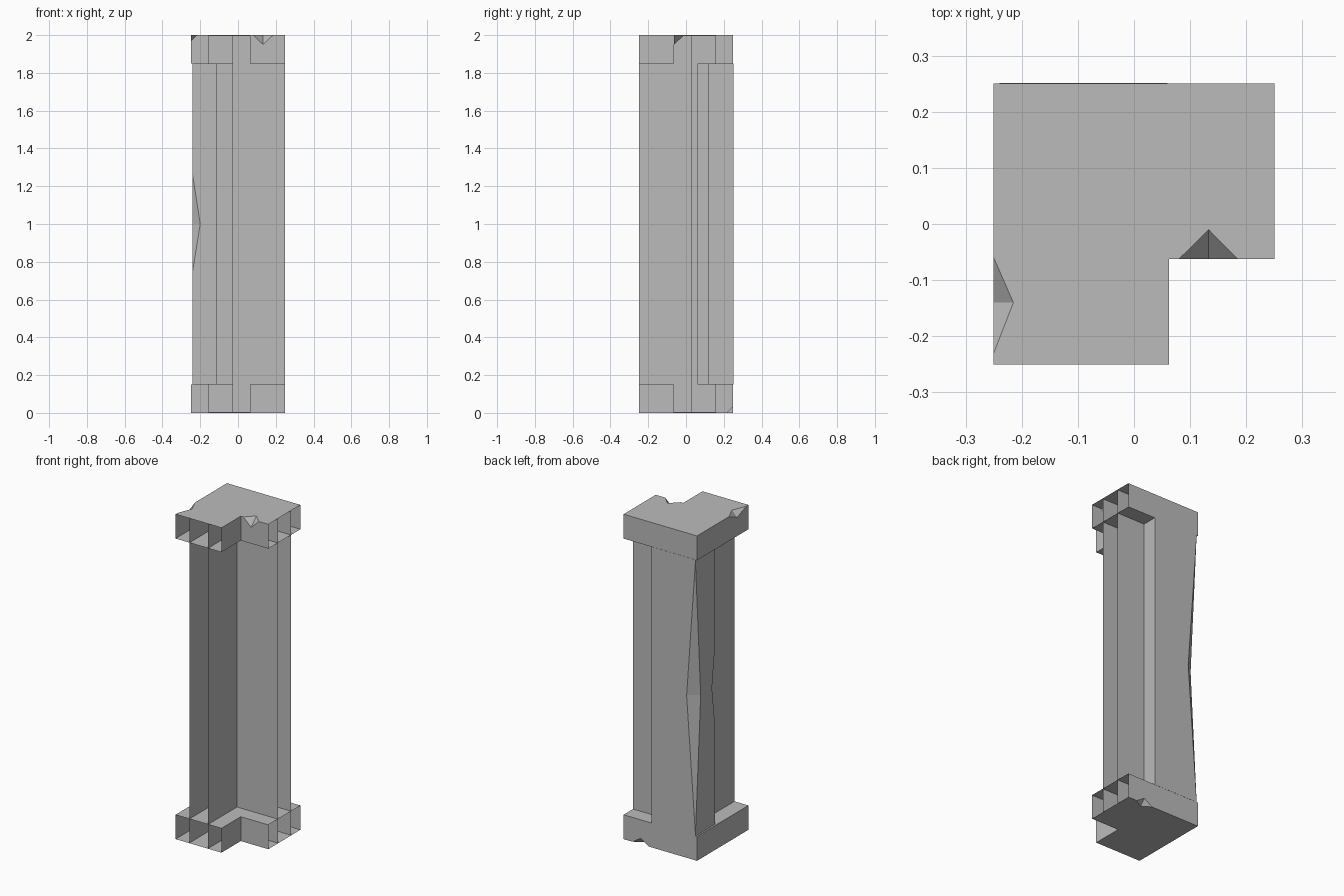
import bpy, bmesh
from mathutils import Vector

cube = bpy.data.objects.get("Cube")
if cube:
    bpy.data.objects.remove(cube, do_unlink=True)

# One plain stone colour
stone = bpy.data.materials.new("grey stone")
stone.use_nodes = True
stone.diffuse_color = (0.5, 0.5, 0.5, 1)
stone.node_tree.nodes["Principled BSDF"].inputs["Base Color"].default_value = (0.5, 0.5, 0.5, 1)


def add_object(name, bm):
    mesh = bpy.data.meshes.new(name)
    bm.to_mesh(mesh)
    bm.free()
    obj = bpy.data.objects.new(name, mesh)
    bpy.context.collection.objects.link(obj)
    return obj


def prism(name, outline, z0, z1):
    """Closed upright prism over an outline."""
    bm = bmesh.new()
    base = bm.faces.new([bm.verts.new((x, y, z0)) for x, y in outline])
    top = bmesh.ops.extrude_face_region(bm, geom=[base])["geom"]
    verts = [v for v in top if isinstance(v, bmesh.types.BMVert)]
    bmesh.ops.translate(bm, verts=verts, vec=(0, 0, z1 - z0))
    bmesh.ops.recalc_face_normals(bm, faces=bm.faces)
    obj = add_object(name, bm)
    obj.data.materials.append(stone)
    return obj


def l_outline(left, back, inner_x, inner_y, end_x, end_y):
    """L footprint with its outer corner at the left back."""
    return [(left, back), (left, end_y), (inner_x, end_y),
            (inner_x, inner_y), (end_x, inner_y), (end_x, back)]


def chip(obj, a, b, p, q, outward):
    """Break a wedge out of edge a-b, reaching p and q on its two faces."""
    bm = bmesh.new()
    outer = (Vector(a) + Vector(b)) / 2 + Vector(outward)
    for co in (a, b, p, q, outer):
        bm.verts.new(co)
    bmesh.ops.convex_hull(bm, input=bm.verts)
    bmesh.ops.recalc_face_normals(bm, faces=bm.faces)
    cutter = add_object("chip_cutter", bm)
    mod = obj.modifiers.new("chip", 'BOOLEAN')
    mod.operation, mod.solver, mod.object = 'DIFFERENCE', 'EXACT', cutter
    bpy.context.view_layer.update()
    graph = bpy.context.evaluated_depsgraph_get()
    mesh = bpy.data.meshes.new_from_object(obj.evaluated_get(graph))
    obj.modifiers.clear()
    obj.data = mesh
    bpy.data.objects.remove(cutter, do_unlink=True)


def open_faces(obj, test):
    """Remove the faces that pass the test."""
    bm = bmesh.new()
    bm.from_mesh(obj.data)
    doomed = [f for f in bm.faces if test(f.calc_center_median(), f.normal)]
    bmesh.ops.delete(bm, geom=doomed, context='FACES')
    bm.to_mesh(obj.data)
    bm.free()


def at_end(c, n):
    return (n.x > 0.9 and c.x > 0.24) or (n.y < -0.9 and c.y < -0.24)


E, N = 0.25, 0.0625   # outer edge and inner notch of the caps

# Base and top caps, hollow and open at both ends of the L
cap = l_outline(-E, E, N, -N, E, -E)
base_cap = prism("base_cap", cap, 0, 0.15)
top_cap = prism("top_cap", cap, 1.85, 2)
chip(base_cap, (0.08, E, 0), (0.19, E, 0), (0.135, E, 0.035), (0.135, 0.215, 0), (0, 0.05, -0.05))
chip(top_cap, (0.08, -N, 2), (0.185, -N, 2), (0.133, -N, 1.95), (0.133, -0.01, 2), (0, -0.05, 0.05))
chip(top_cap, (-E, -0.23, 2), (-E, -0.06, 2), (-E, -0.14, 1.965), (-0.215, -0.14, 2), (-0.05, 0, 0.05))
for part in (base_cap, top_cap):
    open_faces(part, at_end)

# Hollow wall running through the caps
wall = prism("wall", l_outline(-0.155, 0.158, -0.028, 0.03, E, -E), 0.002, 1.998)
open_faces(wall, lambda c, n: abs(n.z) > 0.9 or at_end(c, n))

# Corner post with a long broken edge and a smaller one
L, B, S = -0.24, 0.251, 0.06
post = prism("corner_post", l_outline(L, B, -0.111, 0.12, 0.06, S), 0.149, 1.851)
chip(post, (L, B, 0.16), (L, B, 1.84), (-0.18, B, 1), (L, 0.2, 1), (-0.05, 0.05, 0))
chip(post, (L, S, 0.75), (L, S, 1.26), (-0.2, S, 1), (L, 0.09, 1), (-0.05, -0.05, 0))
